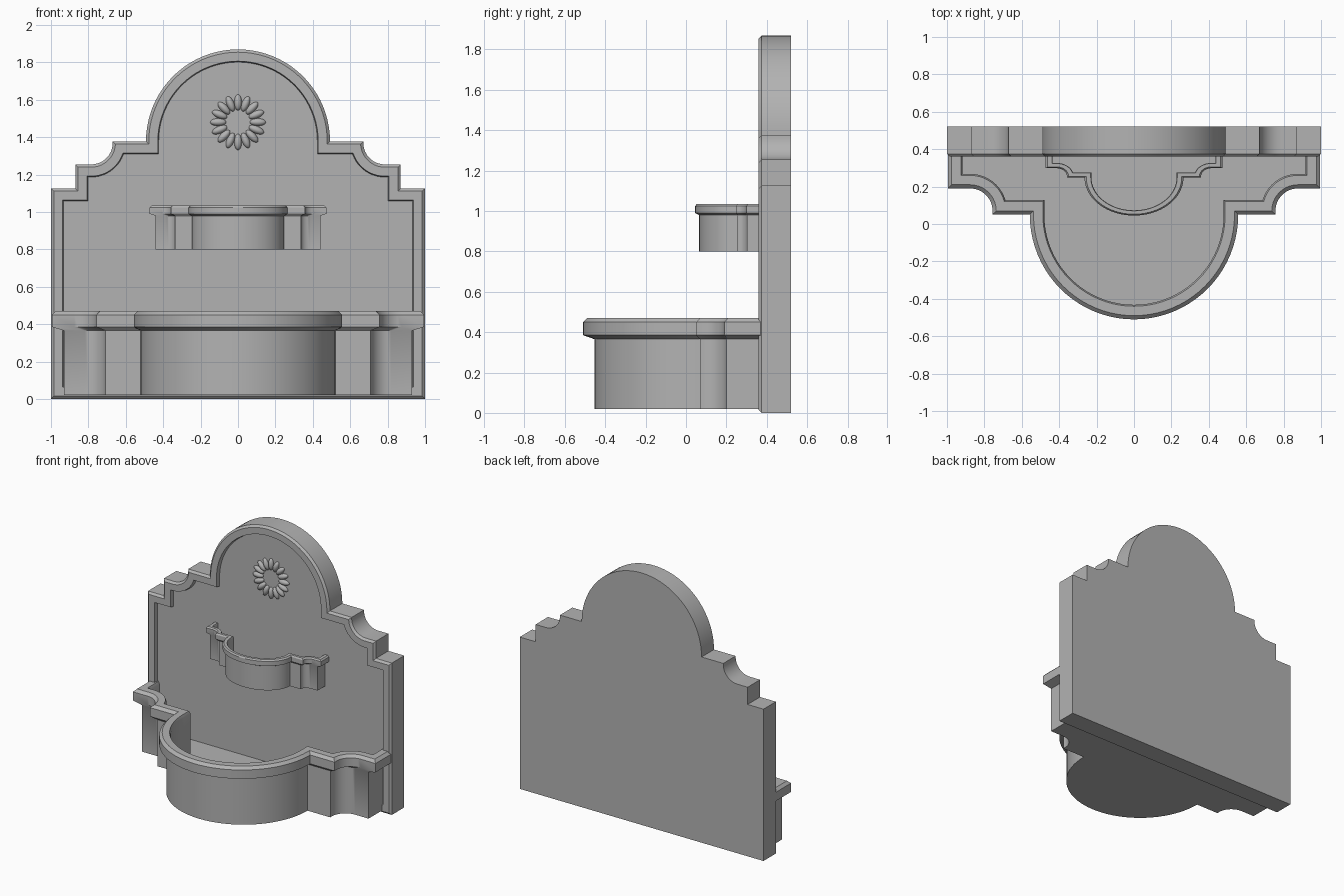
import bpy, bmesh, math
from mathutils import Matrix

if "Cube" in bpy.data.objects:
    bpy.data.objects.remove(bpy.data.objects["Cube"])

stone = bpy.data.materials.new("grey_stone")
stone.use_nodes = True
grey = (0.45, 0.45, 0.45, 1)
stone.diffuse_color = grey
stone.node_tree.nodes["Principled BSDF"].inputs["Base Color"].default_value = grey

WALL = 0.36     # front of the back plate
PANEL = 0.39    # sunken panel behind it


def finish(name, bm):
    bmesh.ops.recalc_face_normals(bm, faces=bm.faces)
    mesh = bpy.data.meshes.new(name)
    bm.to_mesh(mesh)
    bm.free()
    mesh.materials.append(stone)
    obj = bpy.data.objects.new(name, mesh)
    bpy.context.collection.objects.link(obj)
    bpy.ops.object.select_all(action='DESELECT')
    obj.select_set(True)
    bpy.context.view_layer.objects.active = obj
    bpy.ops.object.shade_smooth_by_angle(angle=math.radians(30))
    return obj


def stepped_outline(d, foot, lead, side, shoulder, cx, r, shelf, arch):
    """Outline inset by d: steps, a scooped corner, a shelf and a round arch."""
    half = [(1 - d, foot)] + [(x - d, v - d) for x, v in lead]
    half.append((side - d, shoulder - d))
    cy, rad = shoulder + r, r + d
    start = 1.5 * math.pi
    end = math.pi - math.asin((shelf - d - cy) / rad)
    for i in range(11):
        t = start + (end - start) * i / 10
        half.append((cx + rad * math.cos(t), cy + rad * math.sin(t)))
    half.append((arch - d, shelf - d))
    for i in range(20):
        t = math.pi / 2 * i / 20
        half.append(((arch - d) * math.cos(t), shelf + (arch - d) * math.sin(t)))
    return half + [(0, shelf + arch - d)] + [(-x, v) for x, v in reversed(half)]


def skin(bm, loops, closed):
    rings = [[bm.verts.new(p) for p in loop] for loop in loops]
    n = len(rings[0])
    for a, b in zip(rings, rings[1:]):
        for i in range(n if closed else n - 1):
            j = (i + 1) % n
            bm.faces.new((a[i], a[j], b[j], b[i]))
    bm.faces.new(rings[0])
    bm.faces.new(rings[-1])


# Back plate with bevelled frame and sunken panel
def plate_loop(d, y):
    pts = stepped_outline(d, d, [(1, 1.126), (0.87, 1.126)], 0.87,
                          1.254, 0.785, 0.115, 1.377, 0.492)
    return [(x, y, z) for x, z in pts]


bm = bmesh.new()
skin(bm, [plate_loop(0, 0.52), plate_loop(0, WALL + 0.015), plate_loop(0.015, WALL),
          plate_loop(0.063, WALL), plate_loop(0.068, PANEL)], True)
finish("back_plate", bm)


# Hollow basins with an overhanging bevelled rim
def basin(name, sx, sy, sz, base):
    def loop(d, z, shrink=1.0):
        pts = stepped_outline(d, 0, [], 1, 0.17, 0.88, 0.12, 0.31, 0.56)
        return [(x * shrink * sx,
                 WALL - v * shrink * sy if v > 0 else PANEL + 0.01,
                 base + z * sz) for x, v in pts]

    bm = bmesh.new()
    skin(bm, [loop(0, 0, 0.935), loop(0, 0.345, 0.935), loop(0, 0.365), loop(0, 0.43),
              loop(0.02, 0.45), loop(0.07, 0.45), loop(0.078, 0.43),
              loop(0.078, 0.09)], False)
    finish(name, bm)


basin("lower_basin", 0.995, 1, 1, 0.02)
basin("upper_basin", 0.472, 0.362, 0.52, 0.80)

# Ring of petals
bm = bmesh.new()
PETALS = 16
for i in range(PETALS):
    place = (Matrix.Translation((0, PANEL, 1.48))
             @ Matrix.Rotation(2 * math.pi * i / PETALS, 4, 'Y')
             @ Matrix.Translation((0, 0, 0.106))
             @ Matrix.Diagonal((0.02, 0.022, 0.043, 1)))
    bmesh.ops.create_uvsphere(bm, u_segments=16, v_segments=10, radius=1, matrix=place)
finish("flower_petals", bm)
